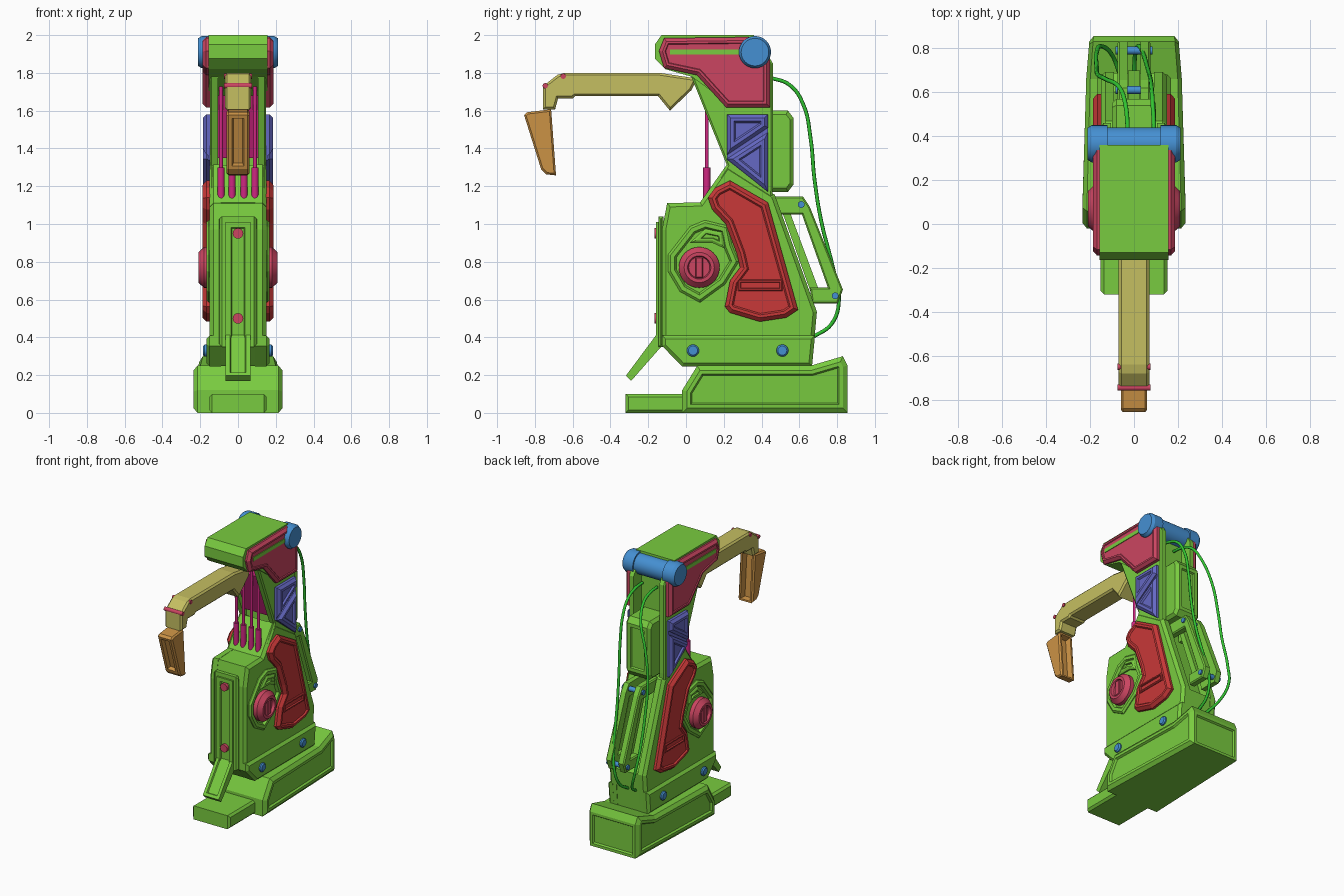
import bpy, bmesh
from math import cos, sin, tau
from mathutils import Vector

COLORS = dict(green=(.19, .60, .05), red=(.58, .04, .04), crimson=(.60, .06, .12), blue=(.06, .28, .65),
              violet=(.13, .14, .55), yellow=(.56, .52, .12), orange=(.60, .29, .06), magenta=(.62, .02, .22),
              cable=(.03, .55, .03))
MATS = {}
for key, rgb in COLORS.items():
    MATS[key] = bpy.data.materials.new(key)
    MATS[key].diffuse_color = (*rgb, 1)
rounds = []


def add(name, data, color):
    ob = bpy.data.objects.new(name, data)
    bpy.context.collection.objects.link(ob)
    data.materials.append(MATS[color])
    return ob


def inset(bm, face, steps):
    for width, depth in steps:
        bm.normal_update()
        bmesh.ops.inset_region(bm, faces=[face], thickness=width, depth=depth, use_even_offset=True)


def plate(name, pts, x0, x1, color="green", steps=(), taper=None):
    """Side profile (y, z) extruded along x; x0 = 0 makes one full-width block, otherwise a mirrored pair."""
    bm = bmesh.new()
    top = x1 - (max(0, steps[0][1]) if steps else 0)
    start = x0 if x0 else -top
    f = bm.faces.new([bm.verts.new((start, y, z)) for y, z in pts])
    ext = bmesh.ops.extrude_face_region(bm, geom=[f])
    bmesh.ops.translate(bm, vec=(top - start, 0, 0),
                        verts=[v for v in ext["geom"] if isinstance(v, bmesh.types.BMVert)])
    bmesh.ops.recalc_face_normals(bm, faces=bm.faces)
    bm.normal_update()
    caps = [f for f in bm.faces if f.normal.x > .99 or (not x0 and f.normal.x < -.99)]
    for c in caps:
        inset(bm, c, steps)
    if taper:
        for v in bm.verts:
            if v.co.y > .45:
                v.co.x *= 1 - taper * (v.co.y - .45)
    me = bpy.data.meshes.new(name)
    bm.to_mesh(me)
    bm.free()
    ob = add(name, me, color)
    if x0:
        ob.modifiers.new("mirror", "MIRROR")
    return ob


def panel(ob, direction, steps):
    """Inset the largest face that looks along a direction."""
    bm = bmesh.new()
    bm.from_mesh(ob.data)
    bm.normal_update()
    d = Vector(direction)
    inset(bm, max((f for f in bm.faces if f.normal.dot(d) > .8), key=lambda f: f.calc_area()), steps)
    bm.to_mesh(ob.data)
    bm.free()


def rect(y0, z0, y1, z1):
    return [(y0, z0), (y1, z0), (y1, z1), (y0, z1)]


def disc(name, y, z, r, x0, x1, color, steps, n=32):
    pts = [(y + r * cos(tau * i / n), z + r * sin(tau * i / n)) for i in range(n)]
    rounds.append(plate(name, pts, x0, x1, color, steps))


def rod(name, p, q, r, color):
    p, q = Vector(p), Vector(q)
    bpy.ops.mesh.primitive_cylinder_add(vertices=16, radius=r, depth=(q - p).length, location=(p + q) / 2)
    ob = bpy.context.object
    ob.rotation_euler = (q - p).to_track_quat("Z", "Y").to_euler()
    ob.name = name
    ob.data.materials.append(MATS[color])
    rounds.append(ob)


CH = [(.015, .015)]
REC = [(.018, .018), (.018, 0), (.008, -.012)]

# base and front toe
base = plate("base", [(-.02, 0), (-.02, .12), (.06, .25), (.66, .25), (.83, .30), (.855, .25), (.855, 0)],
             0, .235, steps=[(.025, .02), (.02, 0), (.008, -.015)], taper=.35)
panel(base, (0, 1, 0), [(.02, 0), (.008, -.012)])
plate("toe", rect(-.32, 0, .02, .10), 0, .152, steps=CH)

# lower body: side walls, recessed core and bottom belt
plate("body_wall", [(-.127, .355), (-.02, .245), (.667, .245), (.693, .535), (.47, 1.155), (.217, 1.316),
                    (.075, 1.115), (-.10, 1.11), (-.127, .97)], .09, .15, steps=[(.02, .02)])
plate("body_core", [(-.125, .357), (-.02, .247), (.665, .247), (.688, .53), (.60, .56), (.40, 1.15),
                    (.217, 1.312), (.075, 1.113), (-.098, 1.108), (-.125, .97)], 0, .1)
plate("body_belt", [(-.127, .355), (-.02, .245), (.667, .245), (.683, .41), (-.127, .41)], .12, .168,
      steps=[(.018, .018)])
for y in (.037, .51):
    disc("belt_bolt", y, .33, .032, .15, .185, "blue", [(.008, .008)], 20)

# front rail with its tilted strut and pins
frame = plate("front_frame", rect(-.145, .35, -.12, 1.04), 0, .10, steps=CH)
rail = plate("front_rail", rect(-.158, .36, -.13, 1.01), 0, .065)
panel(rail, (0, -1, 0), [(.028, 0), (.005, -.012)])
strut = plate("front_strut", [(-.13, .45), (-.318, .197), (-.29, .17), (-.127, .355)], 0, .065)
panel(strut, (0, -.8, .6), [(.022, 0), (.005, -.01)])
for z in (.50, .95):
    rod("rail_pin", (0, -.168, z), (0, -.13, z), .028, "crimson")

# round knob and its raised surround
plate("knob_surround", [(-.095, .838), (.021, .987), (.10, 1.02), (.222, .99), (.243, .89), (.28, .80),
                        (.206, .68), (.074, .584), (-.032, .642), (-.095, .748)], .14, .168,
      steps=[(.012, .012), (.022, 0), (.012, -.022)])
plate("surround_notch", [(.02, .90), (.10, .975), (.195, .955), (.205, .87), (.14, .90)], .14, .168,
      steps=[(.012, .008), (.01, 0), (.004, -.012)])
disc("knob", .07, .77, .108, .13, .21, "crimson", [(.028, .03), (.018, 0), (.006, -.02)])
plate("knob_bar", rect(.05, .715, .09, .825), .18, .208, "crimson", [(.005, .005)])

# red side armour
plate("side_armour", [(.116, 1.14), (.153, 1.19), (.233, 1.23), (.434, 1.114), (.593, .546), (.53, .504),
                      (.39, .483), (.233, .53), (.206, .562), (.233, .70), (.286, .77), (.27, .84),
                      (.21, 1.0), (.138, 1.077)], .14, .187, "red", [(.02, .02), (.015, 0), (.008, -.01)])
plate("armour_slot", rect(.275, .645, .51, .705), .16, .187, "red", [(.005, .005), (.008, 0), (.004, -.015)])

# neck: side walls, web, rear box
plate("neck_wall", [(.02, 1.80), (.217, 1.31), (.10, 1.13), (.45, 1.0), (.46, 1.2), (.46, 1.85), (.40, 1.95),
                    (.10, 1.95)], .105, .147, steps=[(.01, .008)])
plate("neck_web", rect(.25, 1.1, .37, 1.9), 0, .11)
plate("neck_insert", [(.11, 1.68), (.23, 1.35), (.27, 1.35), (.27, 1.68)], 0, .108, "magenta")
box = plate("neck_rear_box", [(.35, 1.17), (.54, 1.17), (.57, 1.21), (.57, 1.56), (.54, 1.60), (.35, 1.60)],
            0, .10, steps=[(.02, .02)])
panel(box, (0, 1, 0), [(.025, 0), (.006, -.012)])
plate("neck_panel_upper", [(.217, 1.58), (.434, 1.58), (.434, 1.51), (.217, 1.365)], .13, .185, "violet", REC)
plate("neck_panel_lower", [(.217, 1.345), (.434, 1.485), (.434, 1.17)], .13, .185, "violet", REC)
plate("neck_panel_back", [(.217, 1.58), (.434, 1.58), (.434, 1.17), (.217, 1.34)], .13, .16, "violet")

# hydraulic rods in the neck opening
for x in (-.09, -.032, .032, .09):
    rod("piston_sleeve", (x, .11, 1.12), (x, .11, 1.30), .019, "magenta")
    rod("piston", (x, .11, 1.28), (x, .11, 1.76), .010, "magenta")

# head with side cheeks and cross cylinder
plate("head", [(-.165, 1.875), (-.165, 1.95), (-.13, 2.0), (.36, 2.0), (.37, 1.75), (.24, 1.66), (.14, 1.70),
               (.03, 1.78), (-.11, 1.82)], 0, .157)
plate("head_cheek", [(-.143, 1.915), (-.116, 1.984), (.365, 1.99), (.444, 1.87), (.444, 1.618), (.212, 1.618),
                     (.058, 1.788), (-.116, 1.825)], .14, .187, "crimson", [(.018, .018), (.012, 0), (.004, -.006)])
plate("cheek_slit", rect(-.085, 1.897, .286, 1.925), .16, .186)
disc("head_cylinder_end", .365, 1.91, .085, .12, .212, "blue", [(.012, .02)])
disc("head_cylinder", .365, 1.91, .074, 0, .14, "blue", [])

# boom arm and pins
plate("arm", [(-.757, 1.607), (-.757, 1.73), (-.68, 1.79), (-.64, 1.80), (-.14, 1.80), (.06, 1.77), (.03, 1.71),
              (-.085, 1.60), (-.148, 1.677), (-.587, 1.677), (-.60, 1.665), (-.677, 1.665), (-.693, 1.607)],
      0, .07, "yellow", [(.012, .012)])
for y, z in ((-.745, 1.732), (-.65, 1.782)):
    rod("arm_pin", (-.075, y, z), (.075, y, z), .014, "crimson")

# claw bucket
claw = plate("claw", [(-.857, 1.576), (-.84, 1.592), (-.714, 1.607), (-.688, 1.257), (-.74, 1.263), (-.767, 1.29)],
             0, .06, "orange", [(.01, .01)])
panel(claw, (0, -1, -.2), [(.018, 0), (.008, -.025)])
panel(claw, (0, 1, 0), [(.012, 0), (.008, -.04)])

# rear linkage
plate("rear_link", [(.43, 1.145), (.62, 1.145), (.656, 1.09), (.831, .653), (.804, .58), (.667, .58), (.656, .663),
                    (.751, .663), (.614, 1.05), (.43, 1.05)], .03, .075, steps=[(.008, .008)])
plate("rear_link_bar", [(.50, 1.09), (.54, 1.09), (.70, .66), (.66, .64)], 0, .028)
rod("link_pin_upper", (-.085, .61, 1.103), (.085, .61, 1.103), .018, "blue")
rod("link_pin_lower", (-.085, .79, .62), (.085, .79, .62), .018, "blue")

# two hanging cables
SPINE = [(.38, 1.78), (.46, 1.77), (.55, 1.735), (.62, 1.635), (.66, 1.45), (.68, 1.24), (.715, 1.02), (.78, .76),
         (.81, .60), (.77, .47), (.67, .40)]
for xs in ((-.03, -.03, -.04, -.065, -.13, -.165, -.17, -.17, -.15, -.10, -.06),
           (.09, .09, .085, .08, .075, .07, .06, .04, .02, .005, 0)):
    cu = bpy.data.curves.new("cable", "CURVE")
    cu.dimensions = "3D"
    cu.bevel_depth, cu.bevel_resolution, cu.resolution_u = .010, 2, 6
    sp = cu.splines.new("BEZIER")
    sp.bezier_points.add(len(SPINE) - 1)
    for bp, x, (y, z) in zip(sp.bezier_points, xs, SPINE):
        bp.co = (x, y, z)
        bp.handle_left_type = bp.handle_right_type = "AUTO"
    add("cable", cu, "cable")

# smooth the round parts only
bpy.ops.object.select_all(action="DESELECT")
for ob in rounds:
    ob.select_set(True)
bpy.context.view_layer.objects.active = rounds[0]
bpy.ops.object.shade_smooth_by_angle()
